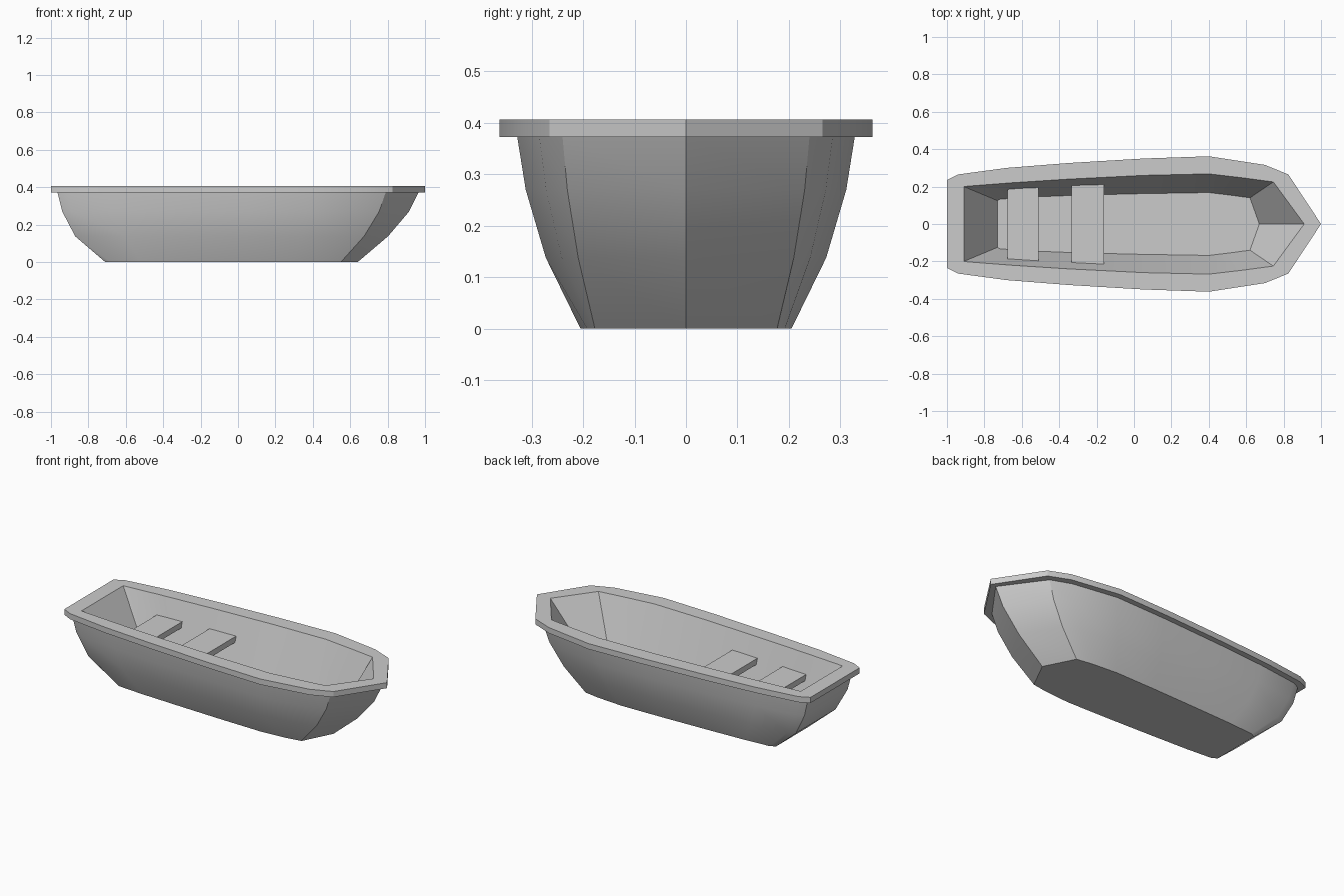
import bpy, bmesh, math

if "Cube" in bpy.data.objects:
    bpy.data.objects.remove(bpy.data.objects["Cube"])

# Half outlines (port side), from stern corner to bow tip
BOTTOM = [(-.71, .15), (-.68, .168), (-.52, .18), (-.27, .19), (.03, .20),
          (.29, .205), (.46, .192), (.55, .177), (.64, 0)]
HULL_TOP = [(-.965, .212), (-.915, .235), (-.66, .268), (-.35, .293), (.05, .317),
            (.39, .328), (.67, .285), (.79, .24), (.965, 0)]
RIM = [(-1, .235), (-.94, .265), (-.68, .30), (-.35, .326), (.05, .35),
       (.4, .362), (.7, .316), (.825, .265), (1, 0)]
INNER = [(-.91, .20), (-.88, .203), (-.66, .22), (-.35, .24), (.05, .26),
         (.4, .268), (.58, .247), (.745, .225), (.91, 0)]
FLOOR = [(-.73, .125), (-.715, .133), (-.53, .145), (-.3, .154), (.03, .162),
         (.4, .168), (.51, .155), (.62, .14), (.67, 0)]


def blend(a, b, stern, bow):
    """Mix two outlines, with a separate factor at each end."""
    out = []
    for i, (p, q) in enumerate(zip(a, b)):
        f = stern + (bow - stern) * i / (len(a) - 1)
        out.append((p[0] + (q[0] - p[0]) * f, p[1] + (q[1] - p[1]) * f))
    return out


def finish(bm, name, smooth):
    bmesh.ops.recalc_face_normals(bm, faces=bm.faces)
    mesh = bpy.data.meshes.new(name)
    bm.to_mesh(mesh)
    bm.free()
    ob = bpy.data.objects.new(name, mesh)
    bpy.context.collection.objects.link(ob)
    if smooth:
        bpy.ops.object.select_all(action='DESELECT')
        ob.select_set(True)
        bpy.context.view_layer.objects.active = ob
        bpy.ops.object.shade_smooth_by_angle(angle=math.radians(30))
    return ob


def loft(name, sections):
    """Mirror each half outline into a ring and skin the rings, capping both ends."""
    bm = bmesh.new()
    rings = []
    for half, z in sections:
        pts = half + [(x, -y) for x, y in reversed(half[:-1])]
        rings.append([bm.verts.new((x, y, z)) for x, y in pts])
    n = len(rings[0])
    for a, b in zip(rings, rings[1:]):
        for i in range(n):
            j = (i + 1) % n
            bm.faces.new((a[i], a[j], b[j], b[i]))
    bm.faces.new(rings[0])
    bm.faces.new(rings[-1])
    return finish(bm, name, True)


# Hull shell: outside, overhanging rim, inside wall and floor
loft("hull", [
    (BOTTOM, 0),
    (blend(BOTTOM, HULL_TOP, .63, .50), .138),
    (blend(BOTTOM, HULL_TOP, .90, .845), .27),
    (HULL_TOP, .373),
    (RIM, .373),
    (RIM, .407),
    (INNER, .407),
    (FLOOR, .13),
])


# Bench seats
def seat(name, x0, x1, half_width, top=.298, thick=.035):
    bm = bmesh.new()
    bmesh.ops.create_cube(bm, size=1)
    for v in bm.verts:
        v.co.x = x0 if v.co.x < 0 else x1
        v.co.y *= 2 * half_width
        v.co.z = top - thick if v.co.z < 0 else top
    return finish(bm, name, False)


seat("rear_seat", -.675, -.51, .209)
seat("middle_seat", -.335, -.16, .224)
